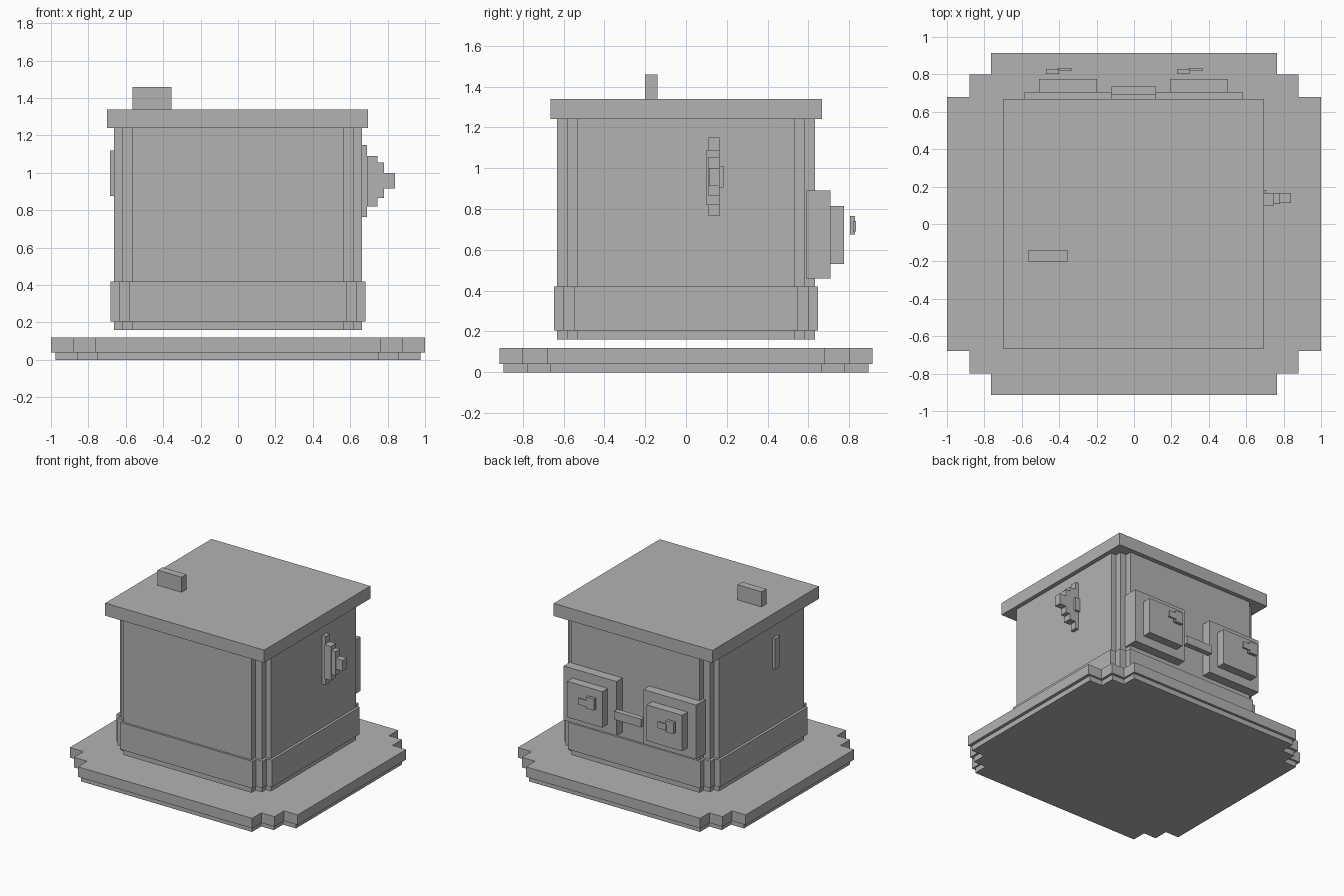
import bpy
import bmesh

cube = bpy.data.objects.get("Cube")
if cube:
    bpy.data.objects.remove(cube, do_unlink=True)

grey = bpy.data.materials.new("plain grey")
grey.use_nodes = True
tone = (0.45, 0.45, 0.45, 1)
grey.diffuse_color = tone
grey.node_tree.nodes["Principled BSDF"].inputs["Base Color"].default_value = tone


def prism(name, outline, z0, z1):
    """Extrude a flat outline straight up from z0 to z1."""
    bm = bmesh.new()
    face = bm.faces.new([bm.verts.new((x, y, z0)) for x, y in outline])
    top = bmesh.ops.extrude_face_region(bm, geom=[face])["geom"]
    for v in top:
        if isinstance(v, bmesh.types.BMVert):
            v.co.z = z1
    bmesh.ops.recalc_face_normals(bm, faces=bm.faces)
    mesh = bpy.data.meshes.new(name)
    bm.to_mesh(mesh)
    bm.free()
    mesh.materials.append(grey)
    obj = bpy.data.objects.new(name, mesh)
    bpy.context.collection.objects.link(obj)
    return obj


def box(name, x, y, z):
    (x0, x1), (y0, y1) = x, y
    return prism(name, [(x0, y0), (x1, y0), (x1, y1), (x0, y1)], *z)


def stepped(name, xs, ys, z0, z1):
    """Rectangle whose four corners are notched in two steps."""
    (xa, xb, xc), (ya, yb, yc) = xs, ys
    corner = [(xa, yc), (xb, yc), (xb, yb), (xc, yb), (xc, ya)]
    outline = []
    for sx, sy in ((1, 1), (-1, 1), (-1, -1), (1, -1)):
        pts = [(sx * px, sy * py) for px, py in corner]
        outline += pts if sx * sy > 0 else pts[::-1]
    return prism(name, outline, z0, z1)


# Ground slab
stepped("slab_lower", (0.975, 0.86, 0.75), (0.895, 0.78, 0.665), 0, 0.04)
stepped("slab_upper", (1.0, 0.88, 0.765), (0.915, 0.80, 0.68), 0.04, 0.12)

# House body, skirt and roof
stepped("walls", (0.662, 0.617, 0.563), (0.632, 0.583, 0.533), 0.16, 1.24)
stepped("skirt", (0.682, 0.637, 0.58), (0.648, 0.603, 0.55), 0.205, 0.42)
box("roof", (-0.70, 0.695), (-0.665, 0.667), (1.24, 1.34))
box("roof_block", (-0.565, -0.355), (-0.20, -0.14), (1.34, 1.46))

# Narrow plate on the left-facing wall
box("side_plate", (-0.685, -0.65), (-0.20, -0.14), (0.875, 1.12))

# Stepped fin on the opposite wall
fin = [(0.69, 0.11, 0.765, 1.15), (0.745, 0.10, 0.82, 1.09),
       (0.78, 0.107, 0.865, 1.055), (0.84, 0.112, 0.915, 1.0)]
inner = 0.65
for i, (outer, y0, z0, z1) in enumerate(fin):
    box(f"fin_step_{i + 1}", (inner, outer), (y0, 0.165), (z0, z1))
    inner = outer
box("fin_button", (0.66, 0.705), (0.165, 0.183), (0.905, 1.01))

# Two rear doors with handles, joined by a bar
for side, cx in (("left", 0.347), ("right", -0.353)):
    box(f"{side}_door_frame", (cx - 0.232, cx + 0.232), (0.59, 0.707), (0.46, 0.89))
    box(f"{side}_door_panel", (cx - 0.155, cx + 0.155), (0.707, 0.775), (0.53, 0.815))
    box(f"{side}_handle_block", (cx - 0.118, cx - 0.047), (0.803, 0.828), (0.675, 0.765))
    box(f"{side}_handle_arm", (cx - 0.055, cx + 0.018), (0.818, 0.833), (0.69, 0.74))
box("door_bar", (-0.12, 0.117), (0.692, 0.735), (0.60, 0.665))
